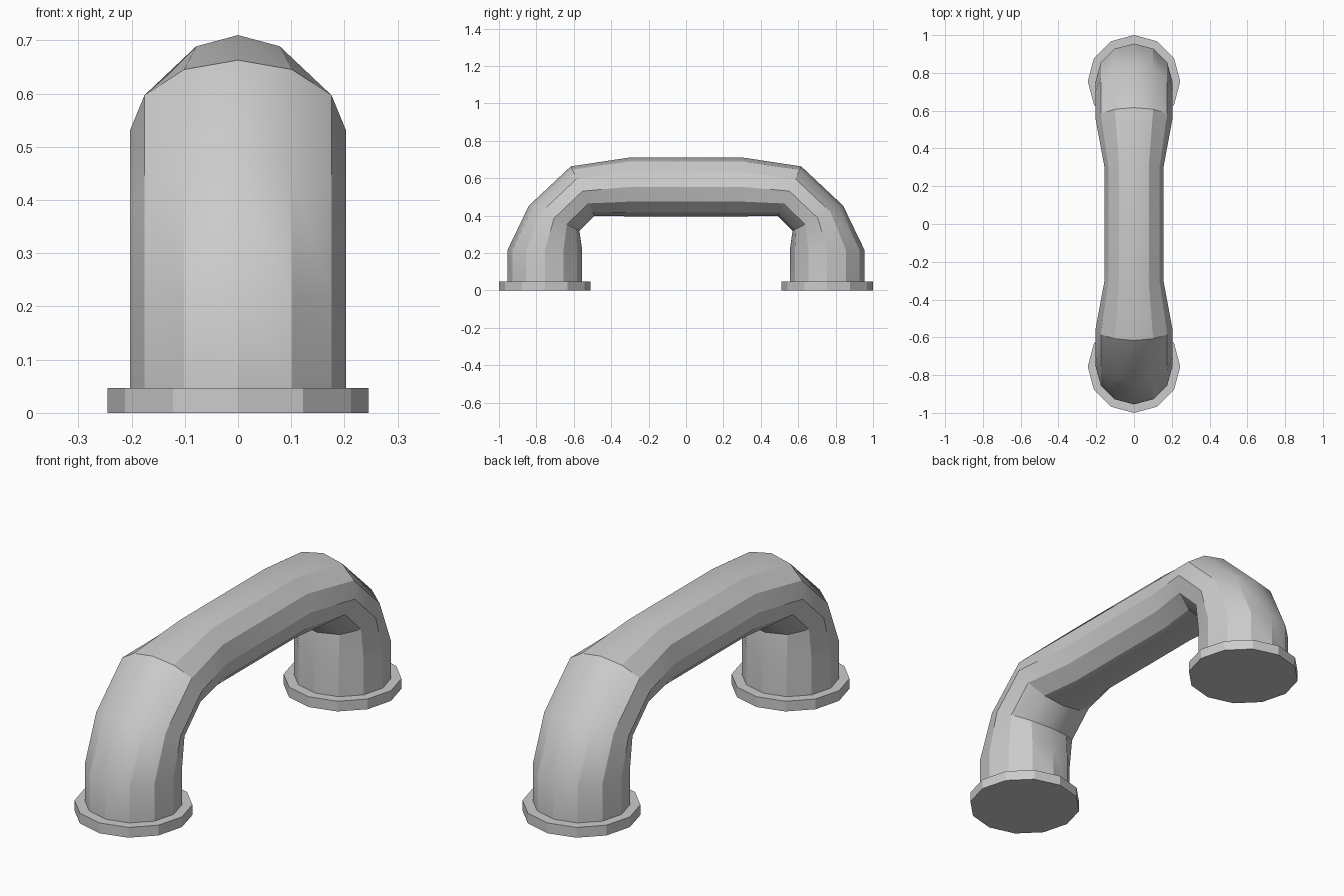
import bpy, bmesh, math

if "Cube" in bpy.data.objects:
    bpy.data.objects.remove(bpy.data.objects["Cube"])

SIDES = 12


def make_object(name, bm, smooth_angle=None):
    bmesh.ops.recalc_face_normals(bm, faces=bm.faces)
    me = bpy.data.meshes.new(name)
    bm.to_mesh(me)
    bm.free()
    ob = bpy.data.objects.new(name, me)
    bpy.context.collection.objects.link(ob)
    if smooth_angle:
        bpy.ops.object.select_all(action='DESELECT')
        ob.select_set(True)
        bpy.context.view_layer.objects.active = ob
        bpy.ops.object.shade_smooth_by_angle(angle=math.radians(smooth_angle))
    return ob


# Handle: rings of (centre y, centre z, offset to outer side y, z, half width)
half = [
    (0.755, 0.047, 0.20, 0.0, 0.203),
    (0.755, 0.215, 0.20, 0.0, 0.203),
    (0.705, 0.386, 0.135, 0.067, 0.203),
    (0.553, 0.531, 0.063, 0.132, 0.203),
    (0.305, 0.553, 0.0, 0.157, 0.157),
]
rings = half + [(-y, z, -oy, oz, w) for y, z, oy, oz, w in reversed(half)]

bm = bmesh.new()
loops = []
for y, z, oy, oz, w in rings:
    loop = []
    for i in range(SIDES):
        a = math.tau * i / SIDES
        c, s = math.cos(a), math.sin(a)
        loop.append(bm.verts.new((w * s, y + oy * c, z + oz * c)))
    loops.append(loop)
for a, b in zip(loops, loops[1:]):
    for i in range(SIDES):
        j = (i + 1) % SIDES
        bm.faces.new((a[i], a[j], b[j], b[i]))
make_object("handle_tube", bm, 25)

# Mounting flanges under both ends
for name, y in (("front_flange", -0.755), ("back_flange", 0.755)):
    bm = bmesh.new()
    bottom, top = [
        [bm.verts.new((0.245 * math.sin(math.tau * i / SIDES),
                       y + 0.245 * math.cos(math.tau * i / SIDES), z))
         for i in range(SIDES)] for z in (0.0, 0.047)]
    bm.faces.new(bottom)
    bm.faces.new(top)
    for i in range(SIDES):
        j = (i + 1) % SIDES
        bm.faces.new((bottom[i], bottom[j], top[j], top[i]))
    make_object(name, bm)
